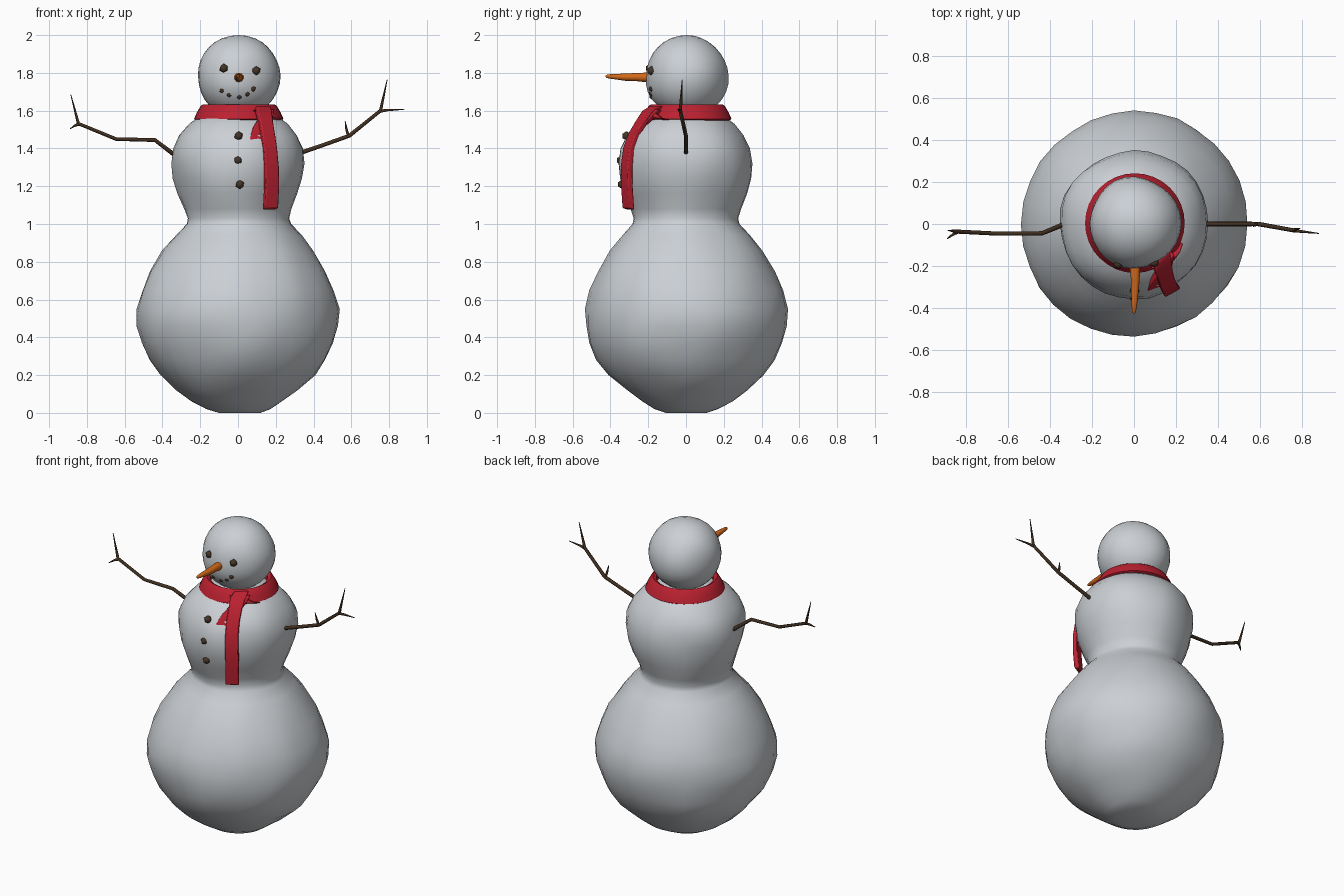
import bpy, bmesh, math
from mathutils import Vector, noise

cube = bpy.data.objects.get("Cube")
if cube:
    bpy.data.objects.remove(cube)


def material(name, color):
    m = bpy.data.materials.new(name)
    m.use_nodes = True
    m.diffuse_color = (*color, 1)
    bsdf = m.node_tree.nodes["Principled BSDF"]
    bsdf.inputs["Base Color"].default_value = (*color, 1)
    bsdf.inputs["Roughness"].default_value = 0.8
    return m


SNOW = material("snow", (0.60, 0.63, 0.66))
RED = material("scarf red", (0.50, 0.015, 0.03))
ORANGE = material("carrot orange", (0.65, 0.14, 0.01))
COAL = material("coal brown", (0.06, 0.036, 0.02))
WOOD = material("twig brown", (0.055, 0.03, 0.015))


def finish(name, bm, mat, angle=180):
    bmesh.ops.recalc_face_normals(bm, faces=bm.faces)
    mesh = bpy.data.meshes.new(name)
    bm.to_mesh(mesh)
    bm.free()
    mesh.materials.append(mat)
    ob = bpy.data.objects.new(name, mesh)
    bpy.context.collection.objects.link(ob)
    bpy.ops.object.select_all(action='DESELECT')
    ob.select_set(True)
    bpy.context.view_layer.objects.active = ob
    bpy.ops.object.shade_smooth_by_angle(angle=math.radians(angle))
    return ob


def loft(bm, rings, closed=False):
    """Skin a list of point rings; cap the ends unless closed."""
    rows = [[bm.verts.new(p) for p in r] for r in rings]
    n = len(rows[0])
    pairs = list(zip(rows, rows[1:])) + ([(rows[-1], rows[0])] if closed else [])
    for a, b in pairs:
        for i in range(n):
            j = (i + 1) % n
            bm.faces.new((a[i], a[j], b[j], b[i]))
    if not closed:
        bm.faces.new(rows[0])
        bm.faces.new(rows[-1])


def circle(r, z, n=32, cx=0, cy=0):
    return [(cx + r * math.cos(math.tau * i / n), cy + r * math.sin(math.tau * i / n), z)
            for i in range(n)]


def lumpy(bm, amount):
    """Push the snow in and out a little, as if rolled by hand."""
    for v in bm.verts:
        d = Vector((v.co.x, v.co.y, 0))
        if d.length > 0.05:
            v.co += d.normalized() * amount * noise.noise(v.co * 5)


def tube(bm, points, radii, n=7):
    pts = [Vector(p) for p in points]
    rings = []
    for i, (p, r) in enumerate(zip(pts, radii)):
        t = (pts[min(i + 1, len(pts) - 1)] - pts[max(i - 1, 0)]).normalized()
        u = t.cross(Vector((0, 1, 0)) if abs(t.y) < 0.8 else Vector((1, 0, 0))).normalized()
        w = t.cross(u)
        rings.append([p + r * (u * math.cos(math.tau * k / n) + w * math.sin(math.tau * k / n))
                      for k in range(n)])
    loft(bm, rings)


# Two lower snowballs, blended at the waist
profile = [(0.11, 0), (0.17, 0.02), (0.24, 0.06), (0.32, 0.12), (0.41, 0.2), (0.47, 0.28),
           (0.51, 0.37), (0.53, 0.46), (0.535, 0.55), (0.512, 0.65), (0.467, 0.75),
           (0.40, 0.86), (0.335, 0.94), (0.28, 1.0), (0.272, 1.03), (0.287, 1.08),
           (0.32, 1.16), (0.343, 1.24), (0.352, 1.32), (0.345, 1.4), (0.315, 1.47),
           (0.265, 1.53), (0.2, 1.575), (0.12, 1.6)]
bm = bmesh.new()
loft(bm, [circle(r, z) for r, z in profile])
lumpy(bm, 0.018)
finish("body_snowballs", bm, SNOW, 60)

# Head
bm = bmesh.new()
bmesh.ops.create_uvsphere(bm, u_segments=28, v_segments=16, radius=0.218)
bmesh.ops.translate(bm, verts=bm.verts, vec=(0.005, 0.006, 1.782))
lumpy(bm, 0.012)
finish("head_snowball", bm, SNOW)

# Scarf wrapped around the neck
bm = bmesh.new()
section = [(0.17, 1.56), (0.225, 1.548), (0.237, 1.556), (0.222, 1.59), (0.203, 1.623),
           (0.192, 1.632), (0.17, 1.62)]
loft(bm, [circle(r, z, 32, 0.004, 0.004) for r, z in section], closed=True)
finish("scarf_wrap", bm, RED, 50)


# Hanging scarf ends, laid along the chest
def scarf_end(name, points, widths, thick):
    rings = []
    for p, w in zip(points, widths):
        p = Vector(p)
        out = Vector((p.x, p.y, 0)).normalized()
        side = Vector((-out.y, out.x, 0)) * w / 2
        lift = Vector((out.x, out.y, 0.3)).normalized() * thick / 2
        rings.append([p - side - lift, p + side - lift, p + side + lift, p - side + lift])
    bm = bmesh.new()
    loft(bm, rings)
    ob = finish(name, bm, RED, 50)
    bev = ob.modifiers.new("soft edges", 'BEVEL')
    bev.width, bev.segments = 0.006, 2


scarf_end("scarf_long_end",
          [(0.13, -0.15, 1.622), (0.135, -0.195, 1.595), (0.145, -0.235, 1.54),
           (0.155, -0.272, 1.48), (0.167, -0.302, 1.4), (0.176, -0.315, 1.3),
           (0.178, -0.313, 1.2), (0.172, -0.305, 1.08)],
          [0.085, 0.09, 0.08, 0.078, 0.078, 0.08, 0.08, 0.08], 0.032)
scarf_end("scarf_short_end",
          [(0.16, -0.16, 1.605), (0.145, -0.205, 1.56), (0.12, -0.25, 1.51),
           (0.1, -0.29, 1.45), (0.088, -0.325, 1.345)],
          [0.07, 0.08, 0.088, 0.09, 0.095], 0.03)
scarf_end("scarf_loose_fold",
          [(0.1, -0.19, 1.6), (0.15, -0.18, 1.59), (0.195, -0.145, 1.56), (0.215, -0.1, 1.55)],
          [0.05, 0.06, 0.05, 0.03], 0.03)

# Twig arms: a main stick plus its forks
arms = {
    "left_arm": [
        ([(0.3, 0, 1.365), (0.45, 0, 1.417), (0.59, 0, 1.467), (0.755, -0.03, 1.6),
          (0.79, -0.02, 1.765)], [0.012, 0.011, 0.011, 0.01, 0.002]),
        ([(0.75, -0.03, 1.596), (0.79, -0.035, 1.603), (0.88, -0.045, 1.607)],
         [0.009, 0.007, 0.002]),
        ([(0.585, 0, 1.463), (0.575, -0.005, 1.5), (0.567, -0.012, 1.545)],
         [0.008, 0.007, 0.002])],
    "right_arm": [
        ([(-0.31, 0.01, 1.345), (-0.35, -0.008, 1.377), (-0.44, -0.045, 1.445),
          (-0.645, -0.046, 1.45), (-0.845, -0.036, 1.532), (-0.885, -0.03, 1.685)],
         [0.012, 0.012, 0.011, 0.01, 0.01, 0.002]),
        ([(-0.835, -0.036, 1.53), (-0.86, -0.05, 1.523), (-0.888, -0.07, 1.505)],
         [0.009, 0.007, 0.002])],
}
for name, sticks in arms.items():
    bm = bmesh.new()
    for points, radii in sticks:
        tube(bm, points, radii)
    finish(name, bm, WOOD, 60)

# Carrot nose
bm = bmesh.new()
tube(bm, [(0.005, -0.18, 1.776), (0.005, -0.215, 1.776), (0.006, -0.26, 1.778),
          (0.004, -0.32, 1.777), (0.002, -0.37, 1.78), (0, -0.415, 1.782), (0, -0.425, 1.782)],
     [0.024, 0.025, 0.022, 0.019, 0.015, 0.01, 0.005], 10)
finish("carrot_nose", bm, ORANGE, 60)


# Coal eyes, mouth and buttons
def coal(name, x, y, z, r):
    bm = bmesh.new()
    bmesh.ops.create_icosphere(bm, subdivisions=1, radius=r)
    bmesh.ops.translate(bm, verts=bm.verts, vec=(x, y, z))
    finish(name, bm, COAL, 50)


def on_head(x, z):
    return 0.006 - math.sqrt(0.214 ** 2 - x ** 2 - (z - 1.782) ** 2)


for name, x, z in (("right_eye", -0.075, 1.824), ("left_eye", 0.096, 1.811)):
    coal(name, x, on_head(x, z), z, 0.025)
for i, (x, z) in enumerate([(-0.083, 1.707), (-0.046, 1.686), (0.006, 1.675),
                            (0.048, 1.69), (0.08, 1.716)]):
    coal(f"mouth_coal_{i + 1}", x, on_head(x, z), z, 0.016)
for i, (x, y, z) in enumerate([(0.003, -0.315, 1.466), (0, -0.345, 1.337), (0.01, -0.338, 1.21)]):
    coal(f"button_{i + 1}", x, y, z, 0.025)
